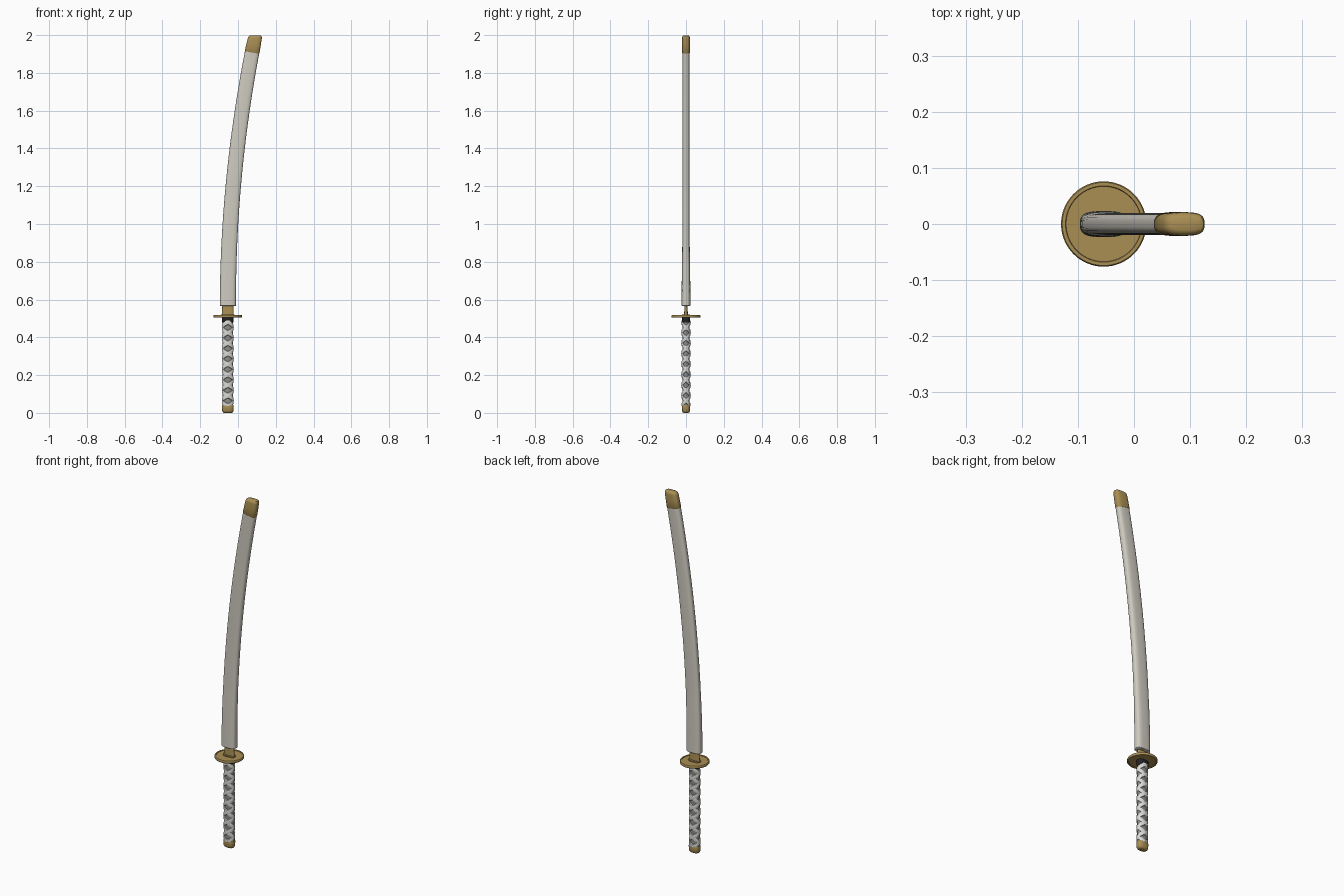
import bpy, bmesh, math

if "Cube" in bpy.data.objects:
    bpy.data.objects.remove(bpy.data.objects["Cube"])

CX = -0.054          # handle axis


def srgb(r, g, b):
    f = lambda c: (c / 255 / 12.92) if c < 10 else ((c / 255 + 0.055) / 1.055) ** 2.4
    return (f(r), f(g), f(b), 1)


def material(name, *rgb):
    m = bpy.data.materials.new(name)
    m.diffuse_color = srgb(*rgb)
    m.use_nodes = True
    m.node_tree.nodes["Principled BSDF"].inputs["Base Color"].default_value = m.diffuse_color
    return m


GOLD = material("antique gold", 170, 143, 84)
IVORY = material("ivory lacquer", 206, 203, 192)
WRAP = material("white cord", 218, 218, 214)
CORE = material("grey ray skin", 140, 140, 136)
BLACK = material("black", 36, 36, 38)


def oval(a, b, t, n=2.6):
    """Point on a rounded oval with half sizes a, b."""
    c, s = math.cos(t), math.sin(t)
    return (a * math.copysign(abs(c) ** (2 / n), c),
            b * math.copysign(abs(s) ** (2 / n), s))


def finish(name, bm, mat, angle=35):
    bmesh.ops.recalc_face_normals(bm, faces=bm.faces)
    me = bpy.data.meshes.new(name)
    bm.to_mesh(me)
    bm.free()
    me.materials.append(mat)
    ob = bpy.data.objects.new(name, me)
    bpy.context.collection.objects.link(ob)
    bpy.ops.object.select_all(action='DESELECT')
    ob.select_set(True)
    bpy.context.view_layer.objects.active = ob
    bpy.ops.object.shade_smooth_by_angle(angle=math.radians(angle))
    return ob


def loft(name, rings, mat, n=2.6, sides=40):
    """Skin oval rings given as (x, z, half width, half depth, tilt)."""
    bm = bmesh.new()
    prev = first = None
    for x, z, a, b, tilt in rings:
        ring = []
        for i in range(sides):
            u, v = oval(a, b, 2 * math.pi * i / sides, n)
            ring.append(bm.verts.new((x + u, v, z - u * tilt)))
        if prev:
            for i in range(sides):
                j = (i + 1) % sides
                bm.faces.new((prev[i], prev[j], ring[j], ring[i]))
        else:
            first = ring
        prev = ring
    bm.faces.new(first[::-1])
    bm.faces.new(prev)
    return finish(name, bm, mat)


def arc(z):
    """Curved centre line of the scabbard."""
    return -0.0535 + 0.0714 * max(0, z - 0.57) ** 2


# Scabbard: wide mouth easing into a slimmer curved body
rings = []
z0, z1 = 0.568, 1.915
for i in range(33):
    k = i / 32
    z = z0 + (z1 - z0) * k
    wide = max(0, 1 - (z - z0) / 0.3)
    rings.append((arc(z), z, 0.0375 + 0.0055 * (1 - k) , 0.0195 + 0.004 * wide ** 0.5,
                  0.1428 * (z - 0.57)))
x, z, a, b, t = rings[0]
rings.insert(0, (x, z - 0.003, a - 0.004, b - 0.004, 0))
loft("scabbard", rings, IVORY, 3)

# Gold end cap with a rounded rim
cap = [(arc(z), z, a, b, t) for z, a, b, t in (
    (1.908, 0.0375, 0.0200, 0.18), (1.91, 0.0385, 0.0212, 0.18),
    (1.95, 0.0380, 0.0212, 0.11), (1.982, 0.0370, 0.0210, 0.03),
    (1.990, 0.0355, 0.0198, 0.02), (1.996, 0.0320, 0.0165, 0.01),
    (1.999, 0.0260, 0.0110, 0))]
loft("scabbard_cap", cap, GOLD, 3)

# Blade collar between guard and scabbard
loft("blade_collar", [(CX, 0.515, 0.031, 0.010, 0), (CX, 0.575, 0.029, 0.008, 0)], GOLD)


# Round guard with a raised rim, turned from a profile
def turned(name, profile, mat, sides=64):
    bm = bmesh.new()
    loops = [[bm.verts.new((CX + r * math.cos(2 * math.pi * i / sides),
                            r * math.sin(2 * math.pi * i / sides), z))
              for i in range(sides)] for r, z in profile]
    for p, q in zip(loops, loops[1:]):
        for i in range(sides):
            j = (i + 1) % sides
            bm.faces.new((p[i], p[j], q[j], q[i]))
    bm.faces.new(loops[0])
    bm.faces.new(loops[-1])
    return finish(name, bm, mat)


turned("guard", [(0.067, 0.507), (0.068, 0.504), (0.074, 0.504), (0.076, 0.507),
                 (0.076, 0.515), (0.074, 0.518), (0.068, 0.518), (0.067, 0.515)], GOLD)
loft("guard_washer", [(CX, 0.514, 0.036, 0.020, 0), (CX, 0.520, 0.036, 0.020, 0)], GOLD)

# Handle parts
loft("handle_collar", [(CX, 0.478, 0.029, 0.020, 0), (CX, 0.482, 0.031, 0.022, 0),
                       (CX, 0.508, 0.031, 0.022, 0)], BLACK)
loft("handle_core", [(CX, 0.03, 0.027, 0.0175, 0), (CX, 0.485, 0.027, 0.0175, 0)], CORE)
loft("pommel", [(CX, 0.000, 0.020, 0.012, 0), (CX, 0.003, 0.026, 0.017, 0),
                (CX, 0.010, 0.030, 0.021, 0), (CX, 0.036, 0.0315, 0.0225, 0),
                (CX, 0.041, 0.0300, 0.0210, 0)], GOLD)

# Crossed cord wrapping: two strands each way, thickest where they cross on the faces
ZA, ZB, H = 0.036, 0.488, 0.0555
PER_TURN = 32
bm = bmesh.new()
for direction in (1, -1):
    for start in (0, math.pi):
        steps = int((ZB - ZA) / (2 * H) * PER_TURN)
        prev = None
        for s in range(steps + 1):
            ang = 2 * math.pi * s / PER_TURN
            z = ZA + 2 * H * s / PER_TURN
            t = math.pi / 2 + start + direction * ang
            bump = 0.0042 * abs(math.sin(t)) ** 4
            if direction < 0:
                bump *= 0.7
            sect = []
            for dz, out in ((-0.0135, -0.003), (-0.0115, 0.0025), (0, 0.0042),
                            (0.0115, 0.0025), (0.0135, -0.003)):
                u, v = oval(0.0275 + out, 0.0170 + out + bump, t, 2.4)
                zz = min(max(z + dz, ZA), ZB)
                sect.append(bm.verts.new((CX + u, v, zz)))
            if prev:
                for i in range(5):
                    j = (i + 1) % 5
                    bm.faces.new((prev[i], prev[j], sect[j], sect[i]))
            else:
                bm.faces.new(sect)
            prev = sect
        bm.faces.new(prev)
finish("handle_wrap", bm, WRAP, 45)
